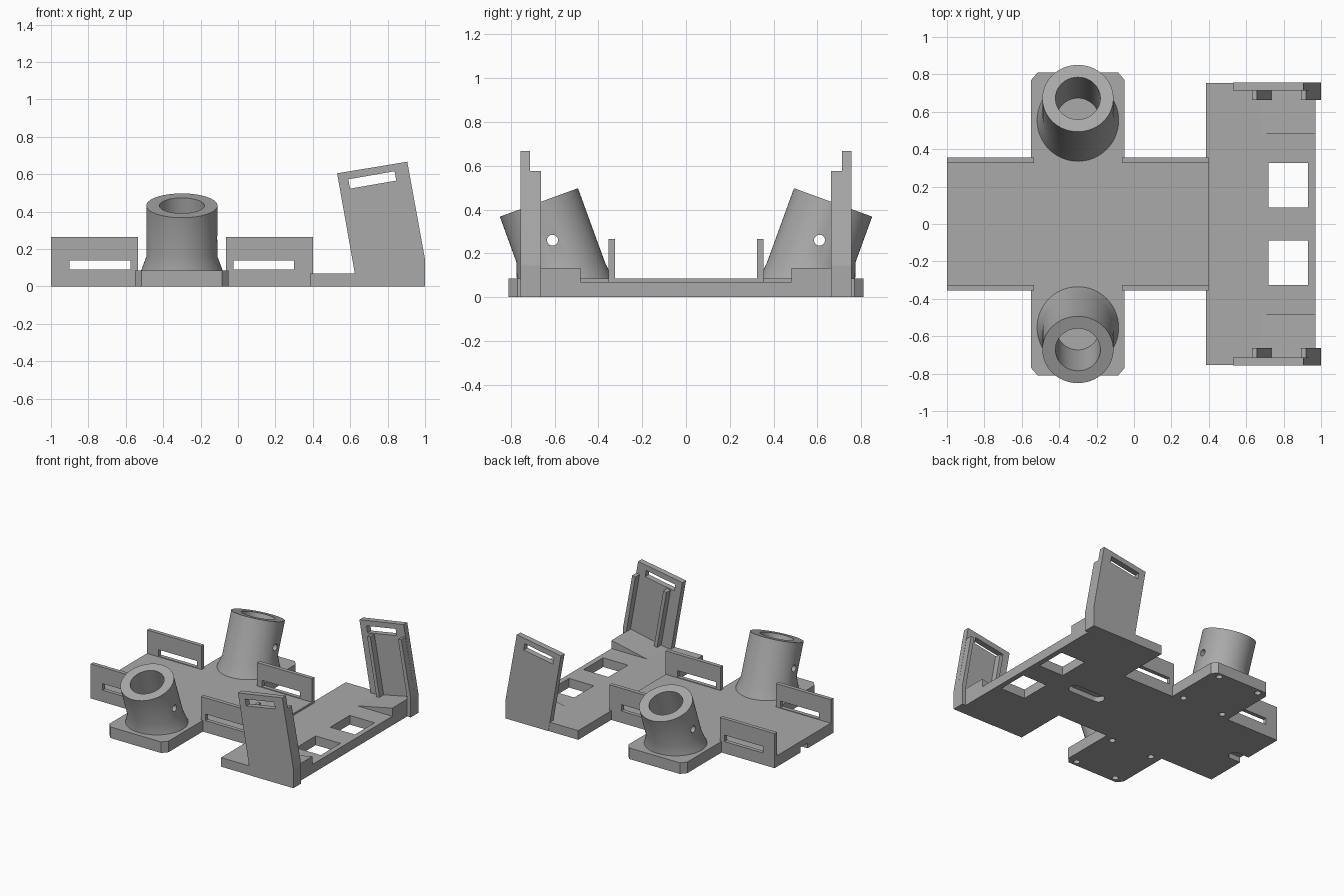
import bpy, bmesh, math
from mathutils import Matrix, Vector

if "Cube" in bpy.data.objects:
    bpy.data.objects.remove(bpy.data.objects["Cube"], do_unlink=True)

grey = bpy.data.materials.new("plain grey")
grey.use_nodes = True
COLOUR = (0.4, 0.4, 0.4, 1)
grey.diffuse_color = COLOUR
grey.node_tree.nodes["Principled BSDF"].inputs["Base Color"].default_value = COLOUR


def finish(name, bm):
    bmesh.ops.recalc_face_normals(bm, faces=bm.faces)
    mesh = bpy.data.meshes.new(name)
    bm.to_mesh(mesh)
    bm.free()
    mesh.materials.append(grey)
    obj = bpy.data.objects.new(name, mesh)
    bpy.context.collection.objects.link(obj)
    return obj


def prism(name, outline, axis, lo, hi):
    """Extrude a closed outline along z (outline in x, y) or y (outline in x, z)."""
    bm = bmesh.new()
    place = (lambda a, b, t: (a, b, t)) if axis == "z" else (lambda a, b, t: (a, t, b))
    face = bm.faces.new([bm.verts.new(place(a, b, lo)) for a, b in outline])
    grown = bmesh.ops.extrude_face_region(bm, geom=[face])["geom"]
    shift = Vector(place(0, 0, hi - lo))
    bmesh.ops.translate(bm, vec=shift, verts=[v for v in grown if isinstance(v, bmesh.types.BMVert)])
    return finish(name, bm)


def rect(x0, x1, y0, y1):
    return [(x0, y0), (x1, y0), (x1, y1), (x0, y1)]


def rod(name, radius, length, matrix, sides=48):
    bm = bmesh.new()
    bmesh.ops.create_cone(bm, cap_ends=True, segments=sides, radius1=radius,
                          radius2=radius, depth=length, matrix=matrix)
    return finish(name, bm)


def cut(obj, *cutters):
    for c in cutters:
        c.hide_render = True
        mod = obj.modifiers.new("cut", "BOOLEAN")
        mod.operation, mod.solver, mod.object = "DIFFERENCE", "EXACT", c
        bpy.context.view_layer.objects.active = obj
        bpy.ops.object.modifier_apply(modifier=mod.name)
        bpy.data.objects.remove(c, do_unlink=True)


def span(name, s, outline, near, far):
    """Upright plate on the s side, between two distances from the middle."""
    lo, hi = sorted((s * near, s * far))
    return prism(name, outline, "y", lo, hi)


def pill(x0, x1, r):
    pts = []
    for i in range(24):
        a = 2 * math.pi * (i + 0.5) / 24
        c = x1 - r if math.cos(a) > 0 else x0 + r
        pts.append((c + r * math.cos(a), r * math.sin(a)))
    return pts


SIDES = ((1, "back"), (-1, "front"))
MID = -0.3          # x of the tubes
TOP = 0.085         # base thickness

# Cross-shaped base with chamfered wings
half = [(0.4, 0.355), (-0.05, 0.355), (-0.05, 0.77), (-0.085, 0.81),
        (-0.515, 0.81), (-0.55, 0.77), (-0.55, 0.355), (-1, 0.355)]
base = prism("base_plate", half + [(x, -y) for x, y in reversed(half)], "z", 0, TOP)

# Blind recesses and screw holes underneath
cut(base, prism("slot", pill(0.28, 0.58, 0.045), "z", -0.05, 0.04),
    prism("slot", pill(-1.15, -0.87, 0.045), "z", -0.05, 0.04))
for x in (MID - 0.175, MID + 0.175):
    for y in (-0.77, -0.385, 0.385, 0.77):
        cut(base, rod("hole", 0.023, 0.12, Matrix.Translation((x, y, 0)), 20))

# Wide end plate with two windows
end = prism("end_plate", rect(0.385, 0.97, -0.755, 0.755), "z", 0, 0.07)
cut(end, prism("slot", pill(0.28, 0.58, 0.045), "z", -0.05, 0.04))
for s, side in SIDES:
    y0, y1 = sorted((s * 0.088, s * 0.325))
    cut(end, prism("window", rect(0.72, 0.93, y0, y1), "z", -0.1, 0.2))

TILT = math.radians(20)
SEG = 64


def tube(name, s):
    """Leaning tube with a flared foot, a bore and a cross hole."""
    axis = Vector((0, s * math.sin(TILT), math.cos(TILT)))
    top = Vector((MID, s * 0.672, 0.4325))
    across = Vector((0, s * math.cos(TILT), -math.sin(TILT)))
    bm = bmesh.new()
    rings = [[], [], []]
    for i in range(SEG):
        a = 2 * math.pi * i / SEG
        c, d = math.cos(a), math.sin(a)
        foot = Vector((MID + 0.22 * c, s * (0.553 + 0.22 * d), TOP - 0.005))
        rim = top + Vector((0.19 * c, 0, 0)) + across * 0.19 * d
        waist = rim - axis * ((rim.z - 0.16) / axis.z)
        for ring, p in zip(rings, (foot, waist, rim)):
            ring.append(bm.verts.new(p))
    for low, high in zip(rings, rings[1:]):
        for i in range(SEG):
            j = (i + 1) % SEG
            bm.faces.new((low[i], low[j], high[j], high[i]))
    bm.faces.new(rings[0])
    bm.faces.new(rings[2])
    obj = finish(name, bm)
    lean = Matrix.Rotation(-s * TILT, 4, "X")
    cut(obj, rod("bore", 0.12, 1.2, Matrix.Translation(top) @ lean, SEG),
        rod("pin", 0.025, 1, Matrix.Translation((MID, s * 0.61, 0.26))
            @ Matrix.Rotation(math.pi / 2, 4, "Y"), 24))
    bpy.ops.object.select_all(action="DESELECT")
    obj.select_set(True)
    bpy.context.view_layer.objects.active = obj
    bpy.ops.object.shade_smooth_by_angle(angle=math.radians(25))


for s, side in SIDES:
    tube(side + "_tube", s)

    # Low slotted side walls, mirrored about the tube
    for m, end_name in ((-1, "right"), (1, "left")):
        def about(a, b, z0, z1):
            x0, x1 = sorted((MID + m * a, MID + m * b))
            return rect(x0, x1, z0, z1)
        wall = span(f"{side}_{end_name}_wall", s, about(0.235, 0.7, TOP - 0.005, 0.265), 0.325, 0.355)
        cut(wall, span("slot", s, about(0.275, 0.6, 0.09, 0.14), 0.3, 0.4))

    # Leaning end panel with a strap slot
    panel = span(side + "_panel", s, [(0.53, 0.605), (0.905, 0.667), (1, 0.145), (1, 0), (0.637, 0)],
                 0.713, 0.757)
    cut(panel, span("slot", s, [(0.59, 0.573), (0.837, 0.616), (0.846, 0.566), (0.599, 0.523)], 0.6, 0.9))

    # Guide ribs and ramp inside the panel
    span(side + "_inner_rib", s, [(0.63, 0.522), (0.657, 0.527), (0.74, 0.06), (0.713, 0.06)], 0.663, 0.714)
    span(side + "_outer_rib", s, [(0.893, 0.57), (0.92, 0.575), (1, 0.145), (1, 0), (0.968, 0), (0.968, 0.145)],
         0.663, 0.714)
    span(side + "_ramp", s, [(0.665, 0.069), (0.97, 0.069), (0.97, 0.132)], 0.483, 0.714)
